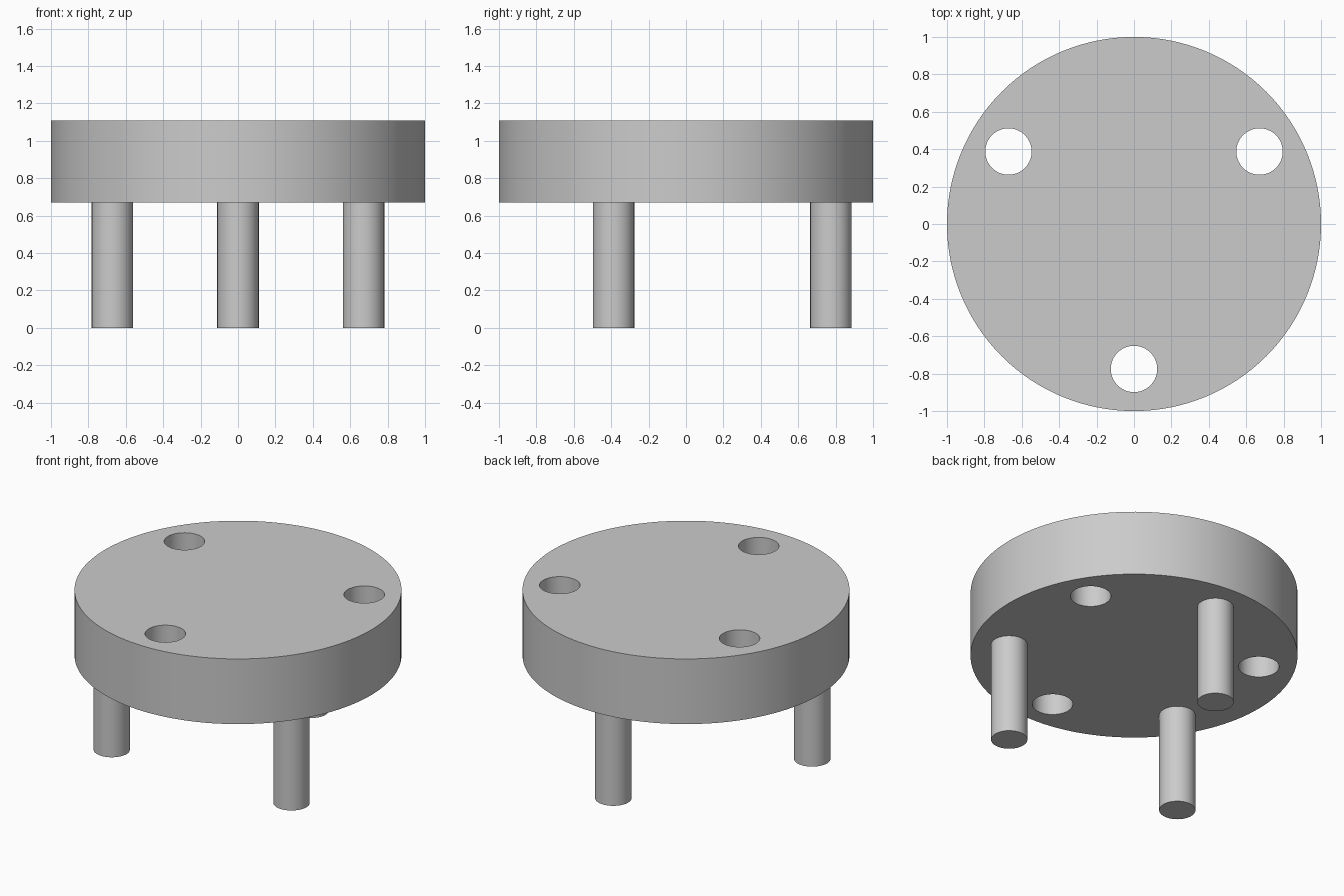
import bpy, bmesh, math
from mathutils import Vector

if "Cube" in bpy.data.objects:
    bpy.data.objects.remove(bpy.data.objects["Cube"])

gray = bpy.data.materials.new("plain_gray")
gray.diffuse_color = (0.6, 0.6, 0.6, 1)
gray.use_nodes = True
gray.node_tree.nodes["Principled BSDF"].inputs["Base Color"].default_value = gray.diffuse_color

Z_LOW, Z_TOP = 0.67, 1.11
RING = 0.775          # distance of legs and holes from the centre


def ring_point(degrees):
    a = math.radians(degrees)
    return Vector((RING * math.cos(a), RING * math.sin(a), 0))


def prism(name, loops, z0, z1):
    """Extrude circles (centre, radius, sides); inner circles become holes."""
    bm = bmesh.new()
    for centre, radius, sides in loops:
        vs = [bm.verts.new((centre.x + radius * math.cos(2 * math.pi * i / sides),
                            centre.y + radius * math.sin(2 * math.pi * i / sides), z0))
              for i in range(sides)]
        for i in range(sides):
            bm.edges.new((vs[i], vs[(i + 1) % sides]))
    bmesh.ops.triangle_fill(bm, edges=bm.edges[:], use_beauty=True, normal=(0, 0, 1))
    ext = bmesh.ops.extrude_face_region(bm, geom=bm.faces[:], use_keep_orig=True)
    top = [g for g in ext["geom"] if isinstance(g, bmesh.types.BMVert)]
    bmesh.ops.translate(bm, verts=top, vec=(0, 0, z1 - z0))
    bmesh.ops.recalc_face_normals(bm, faces=bm.faces[:])
    mesh = bpy.data.meshes.new(name)
    bm.to_mesh(mesh)
    bm.free()
    mesh.materials.append(gray)
    obj = bpy.data.objects.new(name, mesh)
    bpy.context.collection.objects.link(obj)
    bpy.ops.object.select_all(action='DESELECT')
    obj.select_set(True)
    bpy.context.view_layer.objects.active = obj
    bpy.ops.object.shade_smooth_by_angle(angle=math.radians(30))
    return obj


# Round plate with three through holes
holes = [(ring_point(a), 0.124, 64) for a in (30, 150, 270)]
prism("round_plate", [(Vector((0, 0, 0)), 1.0, 128)] + holes, Z_LOW, Z_TOP)

# Three legs between the holes
for name, a in (("back_leg", 90), ("left_leg", 210), ("right_leg", 330)):
    prism(name, [(ring_point(a), 0.111, 64)], 0, Z_LOW)
